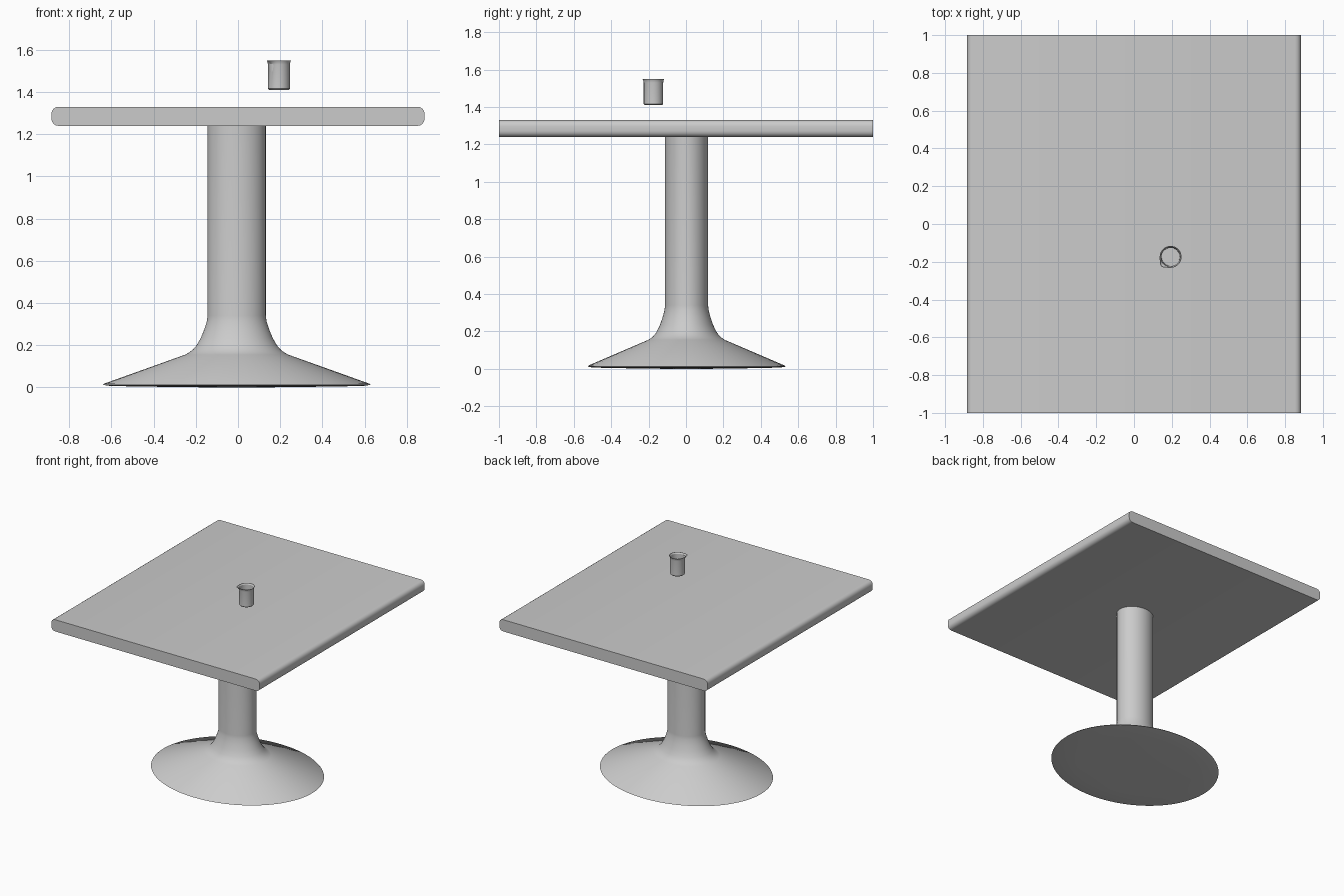
import bpy, bmesh, math

cube = bpy.data.objects.get("Cube")
if cube:
    bpy.data.objects.remove(cube, do_unlink=True)

grey = bpy.data.materials.new("plain grey")
grey.use_nodes = True
grey.diffuse_color = (0.6, 0.6, 0.6, 1)
grey.node_tree.nodes["Principled BSDF"].inputs["Base Color"].default_value = (0.6, 0.6, 0.6, 1)


def finish(name, bm, location, angle=30):
    """Turn a bmesh into a shaded, coloured object."""
    bmesh.ops.recalc_face_normals(bm, faces=bm.faces)
    mesh = bpy.data.meshes.new(name)
    bm.to_mesh(mesh)
    bm.free()
    mesh.materials.append(grey)
    obj = bpy.data.objects.new(name, mesh)
    bpy.context.collection.objects.link(obj)
    obj.location = location
    bpy.ops.object.select_all(action='DESELECT')
    obj.select_set(True)
    bpy.context.view_layer.objects.active = obj
    bpy.ops.object.shade_smooth_by_angle(angle=math.radians(angle))
    return obj


def lathe(profile, sides, depth=1.0):
    """Spin (radius, z) points round z, squashed in y by depth; both ends are capped."""
    bm = bmesh.new()
    rings = []
    for r, z in profile:
        rings.append([bm.verts.new((r * math.cos(2 * math.pi * i / sides),
                                    r * depth * math.sin(2 * math.pi * i / sides), z))
                      for i in range(sides)])
    for a, b in zip(rings, rings[1:]):
        for i in range(sides):
            j = (i + 1) % sides
            bm.faces.new((a[i], a[j], b[j], b[i]))
    bm.faces.new(rings[0])
    bm.faces.new(rings[-1])
    return bm, rings


# Table top: slab whose long left and right edges are rounded
bm = bmesh.new()
bmesh.ops.create_cube(bm, size=1)
bmesh.ops.scale(bm, vec=(1.768, 2.0, 0.09), verts=bm.verts)
long_edges = [e for e in bm.edges
              if abs(e.verts[0].co.y - e.verts[1].co.y) > 1]
bmesh.ops.bevel(bm, geom=long_edges, offset=0.032, segments=4,
                profile=0.5, affect='EDGES')
finish("table_top", bm, (0, 0, 1.285))

# Pedestal: oval column flaring into a wide, shallow foot
pedestal = [(0.12, 0.0), (0.45, 0.004), (0.60, 0.007), (0.634, 0.012), (0.628, 0.018),
            (0.245, 0.155), (0.225, 0.166), (0.207, 0.18), (0.19, 0.20),
            (0.17, 0.235), (0.153, 0.277), (0.141, 0.315), (0.138, 0.34), (0.138, 1.242)]
bm, _ = lathe(pedestal, 64, 0.835)
finish("pedestal", bm, (-0.006, 0.003, 0))

# Cup: hollow, with a thin flared rim pulled out into a small spout
cup = [(0.046, 1.41), (0.052, 1.416), (0.052, 1.53), (0.054, 1.542), (0.058, 1.55),
       (0.055, 1.55), (0.049, 1.54), (0.048, 1.425)]
bm, rings = lathe(cup, 40)
for ring, pull in ((rings[3], 0.006), (rings[4], 0.013), (rings[5], 0.013), (rings[6], 0.006)):
    for v in ring:
        toward = math.cos(math.atan2(v.co.y, v.co.x) - math.radians(225))
        amount = pull * max(0, toward) ** 12 * math.sqrt(0.5)
        v.co.x -= amount
        v.co.y -= amount
finish("cup", bm, (0.194, -0.174, 0))
